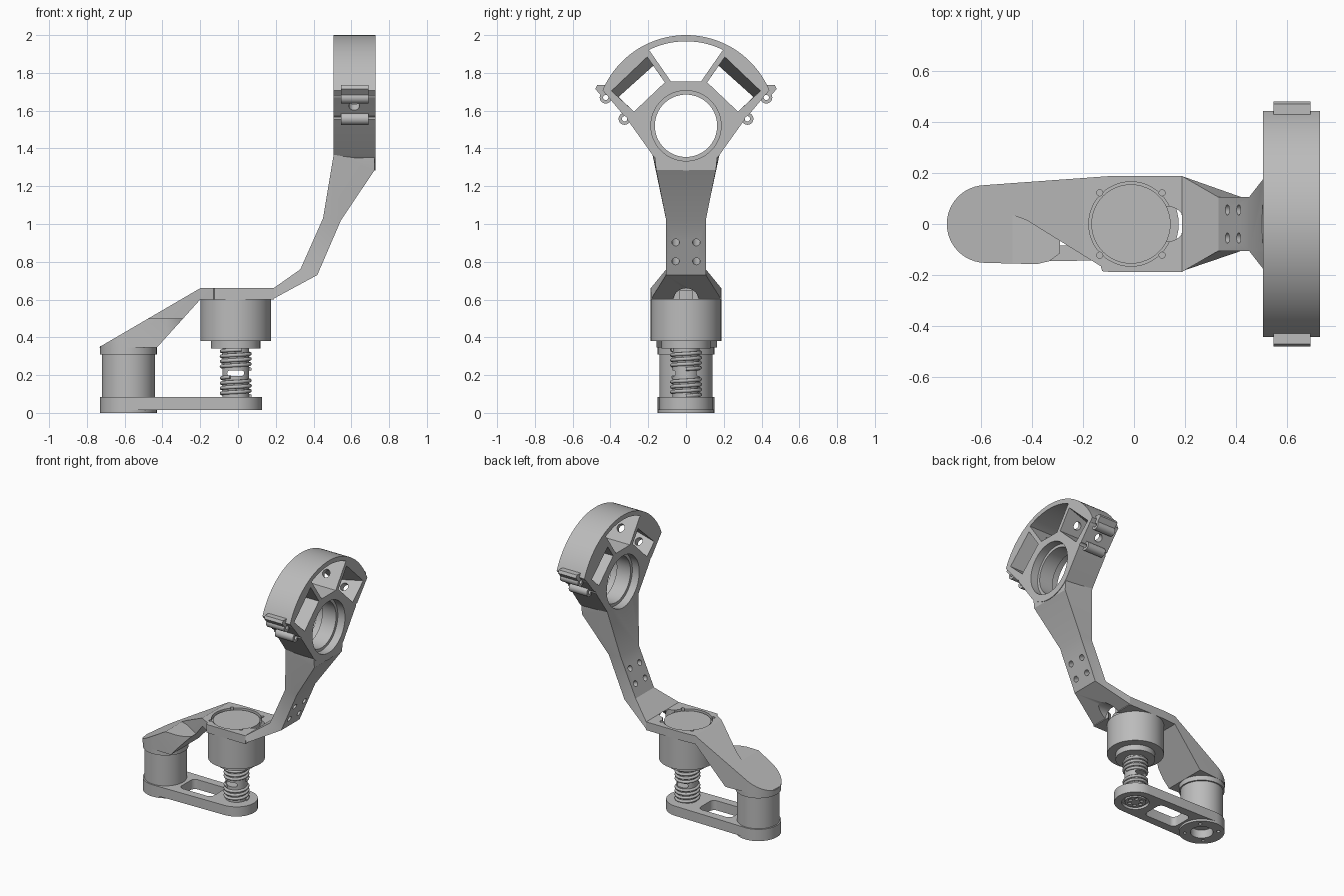
import bpy, bmesh
from math import sin, cos, pi, radians
from mathutils import Vector

cube = bpy.data.objects.get("Cube")
if cube:
    bpy.data.objects.remove(cube, do_unlink=True)

grey = bpy.data.materials.new("satin_grey")
grey.use_nodes = True
tone = (0.5, 0.5, 0.5, 1)
grey.diffuse_color = tone
grey.node_tree.nodes["Principled BSDF"].inputs["Base Color"].default_value = tone


def loft(name, loops):
    """Solid skinned through matching loops, capped at both ends."""
    bm = bmesh.new()
    rings = [[bm.verts.new(p) for p in loop] for loop in loops]
    n = len(rings[0])
    for a, b in zip(rings, rings[1:]):
        for i in range(n):
            j = (i + 1) % n
            bm.faces.new((a[i], a[j], b[j], b[i]))
    bm.faces.new(rings[0])
    bm.faces.new(rings[-1])
    bmesh.ops.recalc_face_normals(bm, faces=bm.faces[:])
    mesh = bpy.data.meshes.new(name)
    bm.to_mesh(mesh)
    bm.free()
    mesh.materials.append(grey)
    obj = bpy.data.objects.new(name, mesh)
    bpy.context.collection.objects.link(obj)
    return obj


def place(axis, p, h):
    a, b = p
    return {"x": (h, a, b), "y": (a, h, b), "z": (a, b, h)}[axis]


def prism(name, pts, lo, hi, axis="z"):
    return loft(name, [[place(axis, p, h) for p in pts] for h in (lo, hi)])


def arc(cx, cy, r, a0, a1, n=24):
    angles = [radians(a0 + (a1 - a0) * i / n) for i in range(n + 1)]
    return [(cx + r * cos(a), cy + r * sin(a)) for a in angles]


def disc(name, cx, cy, r, lo, hi, axis="z", n=48):
    return prism(name, arc(cx, cy, r, 0, 360, n)[:-1], lo, hi, axis)


def rod(name, a, b, r, n=20):
    """Cylinder between two points."""
    a, b = Vector(a), Vector(b)
    q = (b - a).to_track_quat("Z", "Y")
    ring = [q @ Vector((x, y, 0)) for x, y in arc(0, 0, r, 0, 360, n)[:-1]]
    return loft(name, [[p + v for v in ring] for p in (a, b)])


def cut(obj, cutters, operation="DIFFERENCE"):
    for c in cutters:
        c.hide_render = True
        m = obj.modifiers.new("cut", "BOOLEAN")
        m.operation, m.solver, m.object = operation, "EXACT", c
        graph = bpy.context.evaluated_depsgraph_get()
        mesh = bpy.data.meshes.new_from_object(obj.evaluated_get(graph))
        obj.modifiers.clear()
        obj.data = mesh
        bpy.data.objects.remove(c, do_unlink=True)


# Lower link with slot and pulley bores
MX, SX = -0.58, -0.012
link = prism("lower_link", arc(MX, 0, 0.15, 90, 270) + arc(SX, 0, 0.14, -90, 90), 0.015, 0.085)
slot = arc(-0.38, 0.05, 0.035, 90, 180, 8) + arc(-0.38, -0.05, 0.035, 180, 270, 8)
slot += arc(-0.19, -0.05, 0.035, 270, 360, 8) + arc(-0.19, 0.05, 0.035, 0, 90, 8)
cut(link, [prism("slot", slot, -0.1, 0.2), disc("recess", SX, 0, 0.09, -0.1, 0.035),
           disc("bore", MX, 0, 0.075, -0.1, 0.06)])
foot = disc("link_foot", MX, 0, 0.15, 0, 0.03)
cut(foot, [disc("bore", MX, 0, 0.075, -0.1, 0.06)]
    + [disc("screw", x, y, 0.012, -0.1, 0.02, n=12) for x, y in arc(MX, 0, 0.11, 45, 315, 3)])
hub = disc("link_hub", SX, 0, 0.07, 0.018, 0.05)
cut(hub, [disc("hole", x, y, 0.013, -0.1, 0.03, n=12) for x, y in arc(SX, 0, 0.042, 0, 300, 5)])

# Side motor standing on the link
disc("side_motor", MX, 0, 0.14, 0.08, 0.32)
disc("side_motor_flange", MX, 0, 0.15, 0.31, 0.355)

# Threaded spindle with a cross hole
core = disc("spindle", SX, 0, 0.071, 0.08, 0.35)
window = arc(SX + 0.03, 0.21, 0.015, -90, 90, 8) + arc(SX - 0.03, 0.21, 0.015, 90, 270, 8)
cut(core, [prism("window", window, -0.2, 0.2, "y")])
PITCH = 0.027
for lo, hi in ((0.09, 0.19), (0.232, 0.335)):
    curve = bpy.data.curves.new("thread", "CURVE")
    curve.dimensions = "3D"
    curve.bevel_depth, curve.bevel_resolution, curve.use_fill_caps = 0.01, 2, True
    count = int((hi - lo) / PITCH * 32)
    line = curve.splines.new("POLY")
    line.points.add(count)
    for i, p in enumerate(line.points):
        a = 2 * pi * i / 32
        p.co = (SX + 0.075 * cos(a), 0.075 * sin(a), lo + PITCH * i / 32, 1)
    curve.materials.append(grey)
    bpy.context.collection.objects.link(bpy.data.objects.new("thread", curve))

# Centre motor under the plate
disc("motor_body", SX, 0, 0.187, 0.38, 0.602)
disc("motor_collar", SX, 0, 0.13, 0.34, 0.385)
disc("motor_cap", SX, 0, 0.155, 0.59, 0.65)

# Plate and sloping cover over the side motor, with its front corner cut away
plate = prism("plate_and_cover", arc(MX, 0, 0.152, 92, 268)
              + [(-0.38, -0.157), (-0.1, -0.187), (0.19, -0.187), (0.19, 0.187),
                 (-0.1, 0.187)], 0.2, 0.8)
side = [(-0.74, 0.345), (-0.2, 0.66), (0.2, 0.66), (0.2, 0.6), (-0.2, 0.6), (-0.43, 0.345)]
cut(plate, [prism("profile", side, -0.5, 0.5, "y")], "INTERSECT")
notch = [(-0.475, 0.035), (-0.42, 0.015), (-0.13, -0.165), (-0.09, -0.3), (-0.6, -0.3)]
corner = [(-0.38, -0.157), (-0.33, -0.145), (-0.29, -0.115), (-0.2, -0.1), (-0.2, -0.3),
          (-0.38, -0.3)]
screws = [disc("screw", SX + 0.122 * sx, 0.122 * sy, 0.012, 0.55, 0.7, n=16)
          for sx in (1, -1) for sy in (1, -1)]
cut(plate, [prism("notch", notch, 0.5, 0.8), prism("corner", corner, 0.3, 0.51),
            disc("recess", SX, 0, 0.165, 0.635, 0.7),
            disc("opening", 0.132, 0, 0.068, 0.55, 0.7)] + screws)

# Bent arm: (x, z, half width) of the upper edge, then of the lower edge
sections = [((0.188, 0.66, 0.187), (0.18, 0.6, 0.187)),
            ((0.33, 0.76, 0.105), (0.42, 0.73, 0.105)),
            ((0.45, 1.03, 0.105), (0.545, 1.02, 0.105)),
            ((0.507, 1.37, 0.178), (0.723, 1.285, 0.158)),
            ((0.507, 1.42, 0.17), (0.723, 1.4, 0.17))]
arm = loft("bent_arm", [[(a, -w, b), (a, w, b), (c, v, d), (c, -v, d)]
                        for (a, b, w), (c, d, v) in sections])
X0, X1, HZ = 0.505, 0.727, 1.52
bolts = [rod("bolt", (x - 0.14, y, z + 0.06), (x + 0.14, y, z - 0.06), 0.02)
         for x, z in ((0.41, 0.82), (0.452, 0.92)) for y in (-0.055, 0.055)]
cut(arm, [disc("arch", 0, 0.592, 0.068, 0.1, 0.32, "x"),
          disc("bore", 0, HZ, 0.186, 0.4, 0.8, "x", 64)] + bolts)

# Fan shaped head with open windows
left = [(-0.405, 1.665), (-0.305, 1.545)]
right = [(-y, z) for y, z in reversed(left)]
outline = arc(0, HZ, 0.48, 23, 157, 48) + left + arc(0, HZ, 0.236, 223, 317) + right
head = prism("fan_head", outline, X0, X1, "x")
cut(head, [disc("bore", 0, HZ, 0.165, 0.4, 0.8, "x", 64),
           disc("seat", 0, HZ, 0.186, 0.67, 0.8, "x", 64),
           disc("seat", 0, HZ, 0.186, 0.4, 0.56, "x", 64),
           prism("window", arc(0, HZ, 0.447, 64, 116) + [(-0.08, 1.755), (0.08, 1.755)],
                 0.4, 0.8, "x")])
for s in (1, -1):
    near = [(0.206, 1.885), (0.395, 1.705), (0.275, 1.595), (0.112, 1.75)]
    far = [(0.173, 1.837), (0.357, 1.672), (0.275, 1.595), (0.112, 1.75)]
    window = loft("side_window", [[(x, s * y, z) for y, z in pts]
                                  for x, pts in ((X0 - 0.002, far), (X1 + 0.002, near))])
    # Screw channel through end wall and spoke
    channel = rod("channel", (0.615, s * 0.48, 1.53), (0.615, s * 0.09, 1.865), 0.028)
    cut(head, [window, channel])
    # Hinge lugs on the end wall
    for y, z in ((0.425, 1.67), (0.325, 1.557)):
        lug = disc("hinge_lug", s * y, z, 0.032, 0.545, 0.69, "x", 24)
        pin = [disc("pin_hole", s * y, z, 0.014, 0.4, 0.8, "x", 16) for _ in range(2)]
        cut(lug, pin[:1])
        cut(head, pin[1:])
    hook = [(0.42, 1.735), (0.47, 1.735), (0.48, 1.715), (0.45, 1.68), (0.42, 1.69)]
    prism("clip_hook", [(s * y, z) for y, z in hook], 0.545, 0.69, "x")

# Smooth round surfaces, keep hard edges
bpy.ops.object.select_all(action="DESELECT")
for o in bpy.context.scene.objects:
    if o.type == "MESH":
        o.select_set(True)
        bpy.context.view_layer.objects.active = o
bpy.ops.object.shade_smooth_by_angle(angle=radians(30))
